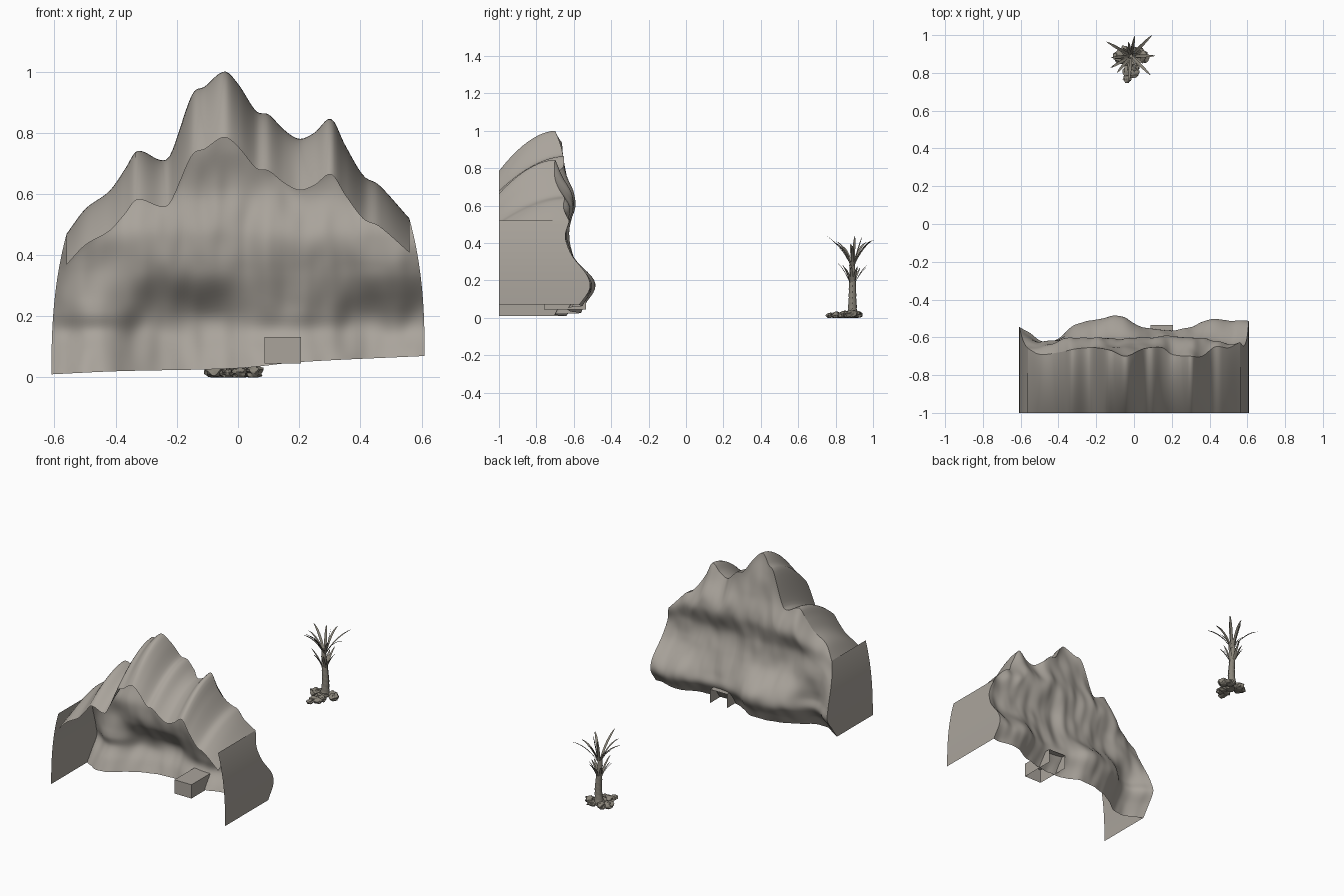
import bpy, bmesh, math, random
from mathutils import Vector, noise

if "Cube" in bpy.data.objects:
    bpy.data.objects.remove(bpy.data.objects["Cube"])

random.seed(4)


def material(name, rgb):
    m = bpy.data.materials.new(name)
    m.diffuse_color = (*rgb, 1)
    m.use_nodes = True
    m.node_tree.nodes["Principled BSDF"].inputs["Base Color"].default_value = m.diffuse_color
    return m


ROCK = material("rock", (0.40, 0.37, 0.33))
PLANT = material("dry_plant", (0.25, 0.23, 0.19))


def finish(name, bm, mat, angle=40):
    me = bpy.data.meshes.new(name)
    bm.to_mesh(me)
    bm.free()
    me.materials.append(mat)
    ob = bpy.data.objects.new(name, me)
    bpy.context.collection.objects.link(ob)
    bpy.ops.object.select_all(action='DESELECT')
    ob.select_set(True)
    bpy.context.view_layer.objects.active = ob
    bpy.ops.object.shade_smooth_by_angle(angle=math.radians(angle))
    return ob


def add_grid(bm, fn, nu, nv):
    vs = [[bm.verts.new(fn(i / nu, j / nv)) for j in range(nv + 1)] for i in range(nu + 1)]
    for i in range(nu):
        for j in range(nv):
            bm.faces.new((vs[i][j], vs[i][j + 1], vs[i + 1][j + 1], vs[i + 1][j]))


def surface(name, fn, nu, nv, mat=ROCK):
    bm = bmesh.new()
    add_grid(bm, fn, nu, nv)
    return finish(name, bm, mat, 60)


def curve(pts, x):
    # smooth interpolation through (position, value) points
    if x <= pts[0][0]:
        return pts[0][1]
    if x >= pts[-1][0]:
        return pts[-1][1]
    k = next(i for i in range(len(pts) - 1) if x <= pts[i + 1][0])

    def slope(i):
        a, b = pts[max(i - 1, 0)], pts[min(i + 1, len(pts) - 1)]
        return (b[1] - a[1]) / (b[0] - a[0])
    (x0, y0), (x1, y1) = pts[k], pts[k + 1]
    h = x1 - x0
    t = (x - x0) / h
    return ((2*t**3 - 3*t*t + 1) * y0 + (t**3 - 2*t*t + t) * h * slope(k)
            + (3*t*t - 2*t**3) * y1 + (t**3 - t*t) * h * slope(k + 1))


# mountain skyline (height and depth), the bulge near its foot, and the lower edge
CREST = [(-.56, .47), (-.5, .55), (-.42, .61), (-.37, .68), (-.33, .74), (-.25, .71), (-.22, .73),
         (-.15, .925), (-.11, .95), (-.045, 1.0), (0, .96), (.06, .87), (.1, .86), (.15, .81),
         (.2, .78), (.25, .80), (.305, .845), (.35, .76), (.41, .66), (.46, .63), (.56, .52)]
CREST_Y = [(-.56, -.66), (-.5, -.69), (-.4, -.68), (-.3, -.66), (-.2, -.655), (-.12, -.67),
           (-.045, -.70), (.05, -.66), (.15, -.655), (.2, -.69), (.3, -.70), (.36, -.70),
           (.43, -.65), (.5, -.655), (.56, -.625)]
BULGE = [(-.61, -.56), (-.45, -.62), (-.3, -.535), (-.1, -.485), (.05, -.54), (.15, -.575),
         (.3, -.56), (.42, -.51), (.61, -.525)]
FOOT = [(-.61, .01), (-.4, .02), (0, .03), (.2, .05), (.61, .07)]


def cliff(u, v):
    x = (2*u - 1) * (.61 - .05 * v**2.5)
    bottom = curve(FOOT, x)
    z = bottom + v * (curve(CREST, x) - bottom)
    b = curve(BULGE, x)
    prof = [(.01, b - .085), (.08, b - .045), (.15, b), (.21, b - .01), (.34, -.615),
            (.46, -.64), (.6, -.6), (.75, -.635), (.87, -.655), (1, -.7)]
    y = curve(prof, z)
    y += .024 * noise.noise(Vector((x*7, z*3.5, 2))) + .01 * noise.noise(Vector((x*16, z*8, 5)))
    w = max(0, (v - .75) / .25)**2
    return Vector((x, y + (curve(CREST_Y, x) - y) * w, z))


surface("cliff_face", cliff, 110, 60)


# curved shell running back from the skyline
def roof(u, s):
    c = cliff(u, 1)
    return Vector((c.x, c.y + (-1 - c.y) * s, c.z * (1 - .215 * s**1.8)))


surface("mountain_top_shell", roof, 110, 14)


# side walls joined to the cliff edges
for name, u in (("left_wall", 0), ("right_wall", 1)):
    def wall(s, v, u=u):
        c = cliff(u, v)
        return Vector((c.x, c.y + (-1 - c.y) * s, c.z))
    surface(name, wall, 4, 40)

# small box recess in the foot of the cliff, open in front and below
x0, x1, y0, y1, z0, z1 = .087, .206, -.76, -.535, .045, .132
bm = bmesh.new()
for quad in (((x0, y0, z0), (x1, y0, z0), (x1, y0, z1), (x0, y0, z1)),
             ((x0, y0, z0), (x0, y1, z0), (x0, y1, z1), (x0, y0, z1)),
             ((x1, y0, z0), (x1, y1, z0), (x1, y1, z1), (x1, y0, z1)),
             ((x0, y0, z1), (x1, y0, z1), (x1, y1, z1), (x0, y1, z1))):
    bm.faces.new([bm.verts.new(p) for p in quad])
bmesh.ops.remove_doubles(bm, verts=bm.verts, dist=.0001)
finish("cave_box", bm, ROCK, 30)

# plant trunk with a flared foot
PX, PY = -.015, .89
RADIUS = [(0, .034), (.1, .025), (.4, .02), (.7, .017), (1, .013)]


def trunk(u, v):
    a = 2 * math.pi * u
    r = curve(RADIUS, v) * (1 + .07 * math.sin(v * 60 + 2 * a))
    return Vector((PX + r*math.cos(a) + .006*math.sin(v*5), PY + r*math.sin(a), .01 + .29*v))


surface("plant_trunk", trunk, 12, 30, PLANT)


# tufts of pointed, folded blades
def tuft(name, base_z, blades, width):
    bm = bmesh.new()
    for deg, reach, rise, droop in blades:
        a = math.radians(deg)
        out = Vector((math.cos(a), math.sin(a), 0))
        side = Vector((-out.y, out.x, 0))

        def blade(u, t):
            w = width * (1 - t)**.7 * (.55 + 1.2 * t)
            d = .008 + reach * t**1.1
            z = base_z + rise * (t - droop * t * t) / (1 - droop)
            k = 2*u - 1
            return Vector((PX, PY, z)) + out * d + side * (w * k) + Vector((0, 0, .4 * w * abs(k)))
        add_grid(bm, blade, 2, 8)
    finish(name, bm, PLANT)


tuft("upper_leaves", .275, [(-95, .135, .165, .3), (-130, .11, .135, .4), (-45, .14, .13, .4),
                            (0, .12, .11, .45), (45, .15, .14, .35), (80, .10, .14, .4),
                            (115, .05, .16, .1), (150, .145, .13, .4), (185, .10, .12, .4),
                            (210, .12, .11, .45), (20, .03, .165, .1)], .011)
tuft("lower_leaves", .17, [(d + random.uniform(-12, 12), random.uniform(.05, .085),
                            random.uniform(.09, .13), .25) for d in range(0, 360, 36)], .01)

# lumpy stones around the trunk
bm = bmesh.new()
for x, y, r, h in ((-.075, .885, .033, .022), (-.045, .91, .03, .02), (.05, .885, .028, .022),
                   (.02, .91, .03, .018), (-.015, .865, .034, .02), (-.03, .81, .03, .016),
                   (.0, .80, .026, .016), (-.035, .77, .02, .013), (.005, .835, .025, .018)):
    for v in bmesh.ops.create_icosphere(bm, subdivisions=3, radius=1)["verts"]:
        n = 1 + .5 * noise.noise(v.co * 1.8 + Vector((x, y, 0)) * 60)
        c = v.co * n
        v.co = Vector((x + c.x * r, y + c.y * r, max(0, h*.85 + c.z * h)))
finish("base_stones", bm, PLANT)
